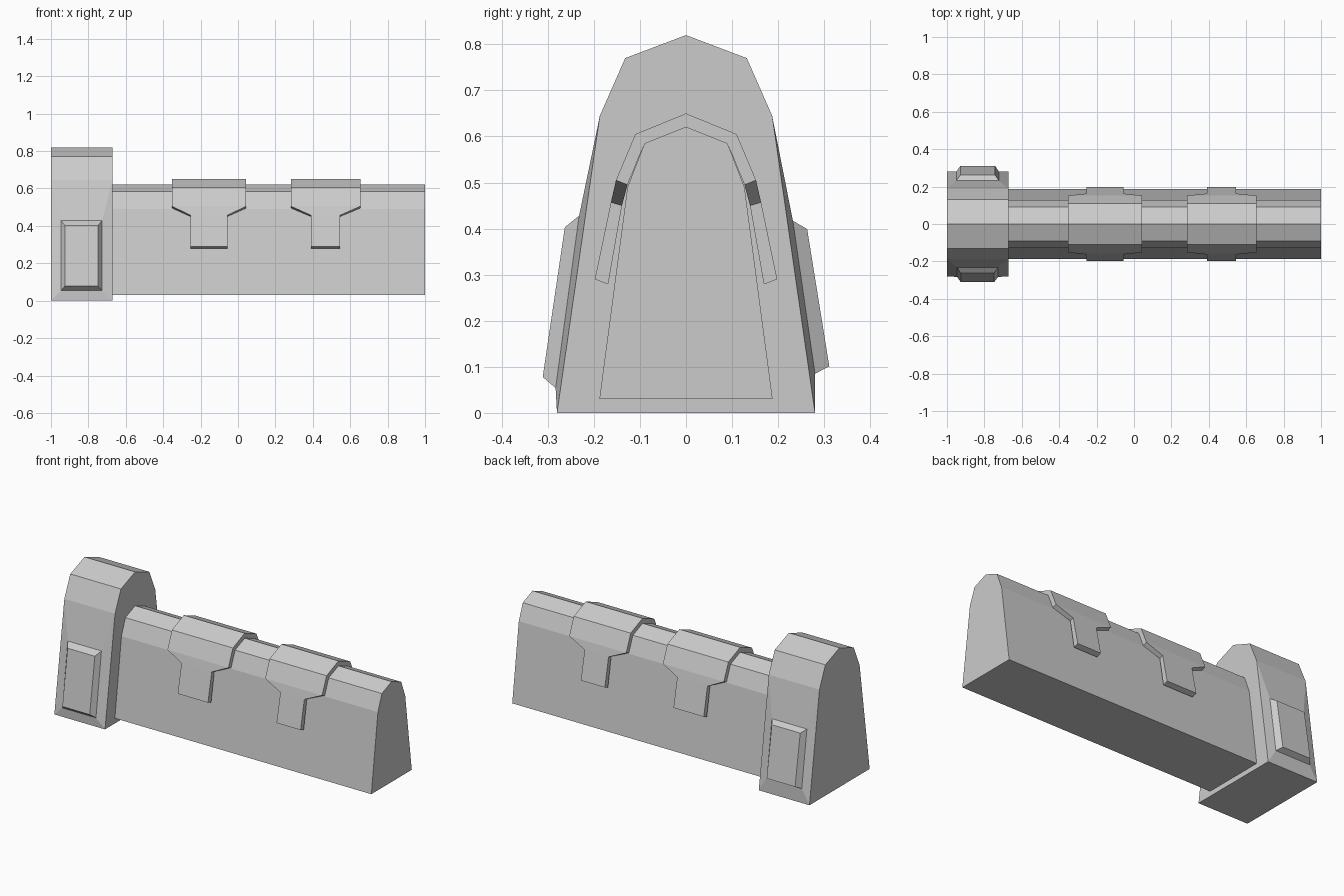
import bpy, bmesh

if "Cube" in bpy.data.objects:
    bpy.data.objects.remove(bpy.data.objects["Cube"])


def finish(bm, name):
    bmesh.ops.recalc_face_normals(bm, faces=bm.faces[:])
    mesh = bpy.data.meshes.new(name)
    bm.to_mesh(mesh)
    bm.free()
    obj = bpy.data.objects.new(name, mesh)
    bpy.context.collection.objects.link(obj)
    return obj


def mirrored(half):
    # half runs from the bottom up to the centre ridge (y = 0)
    return [(-y, z) for y, z in half] + half[-2::-1]


def prism(half, x0, x1):
    bm = bmesh.new()
    pts = mirrored(half)
    a = [bm.verts.new((x0, y, z)) for y, z in pts]
    b = [bm.verts.new((x1, y, z)) for y, z in pts]
    bm.faces.new(a)
    bm.faces.new(b[::-1])
    n = len(pts)
    for i in range(n):
        j = (i + 1) % n
        bm.faces.new((a[i], a[j], b[j], b[i]))
    return bm


# End post: tapered prism whose sides swell into raised panels
bm = prism([(0.28, 0), (0.187, 0.645), (0.132, 0.77), (0, 0.82)], -1, -0.67)
# each loop: x0, x1, (y, z) bottom, (y, z) top
panels = {
    -1: [(-0.946, -0.727, (0.283, 0.054), (0.232, 0.428)),
         (-0.926, -0.748, (0.311, 0.078), (0.263, 0.403))],
    1: [(-0.95, -0.722, (0.28, 0.085), (0.232, 0.417)),
        (-0.928, -0.743, (0.311, 0.101), (0.263, 0.399))],
}
for side, loops in panels.items():
    face = next(f for f in bm.faces if len(f.verts) == 4
                and abs(f.calc_center_median().y - side * 0.2335) < 0.01)
    for x0, x1, low, high in loops:
        c = face.calc_center_median()
        bmesh.ops.inset_individual(bm, faces=[face], thickness=0.01)
        for v in face.verts:
            y, z = low if v.co.z < c.z else high
            v.co = (x0 if v.co.x < c.x else x1, side * y, z)
finish(bm, "end_post")

# Long wall
finish(prism([(0.188, 0.03), (0.127, 0.49), (0.09, 0.585), (0, 0.621)],
             -0.67, 1), "wall")


# Saddle straps: wide over the ridge, narrowing to a tab on each side
def strap(name, top, tab):
    outer = mirrored([(0.198, 0.29), (0.163, 0.457), (0.152, 0.505),
                      (0.11, 0.605), (0, 0.65)])
    inner = mirrored([(0.169, 0.279), (0.139, 0.45), (0.127, 0.495),
                      (0.09, 0.585), (0, 0.621)])
    widths = [tab, tab] + [top] * 5 + [tab, tab]
    bm = bmesh.new()
    rings = []
    for o, i, (x0, x1) in zip(outer, inner, widths):
        rings.append([bm.verts.new(p) for p in
                      ((x0, *o), (x1, *o), (x1, *i), (x0, *i))])
    bm.faces.new(rings[0])
    bm.faces.new(rings[-1])
    for a, b in zip(rings, rings[1:]):
        for k in range(4):
            m = (k + 1) % 4
            bm.faces.new((a[k], a[m], b[m], b[k]))
    finish(bm, name)


strap("strap_inner", (-0.353, 0.044), (-0.254, -0.057))
strap("strap_outer", (0.283, 0.654), (0.39, 0.546))
